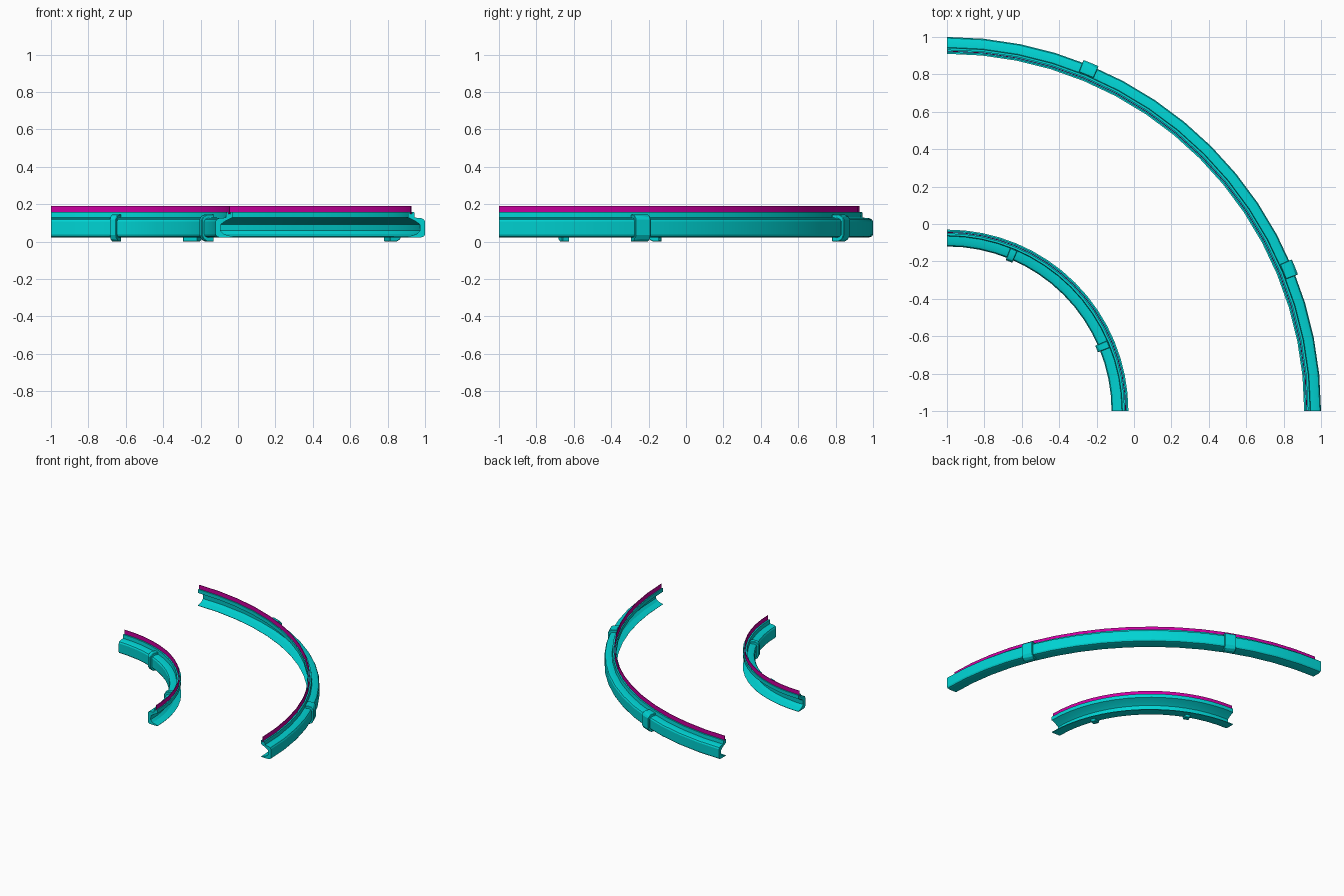
import bpy, bmesh
from math import radians, sin, cos

if "Cube" in bpy.data.objects:
    bpy.data.objects.remove(bpy.data.objects["Cube"])

CX, CY = -1.0, -1.0  # shared centre of both curved rails


def material(name, color):
    m = bpy.data.materials.new(name)
    m.diffuse_color = color
    m.use_nodes = True
    m.node_tree.nodes["Principled BSDF"].inputs["Base Color"].default_value = m.diffuse_color
    return m


teal = material("teal", (0.0, 0.65, 0.65, 1))
magenta = material("magenta", (0.6, 0.0, 0.35, 1))


def sweep(name, profile, back, sign, a0, a1, steps, mat, bevel=0):
    """Sweep a closed (depth, z) profile; depth runs from the rail back to the lane."""
    bm = bmesh.new()
    rings = []
    for i in range(steps + 1):
        a = radians(a0 + (a1 - a0) * i / steps)
        rings.append([bm.verts.new((CX + (back + sign * d) * cos(a),
                                    CY + (back + sign * d) * sin(a), z))
                      for d, z in profile])
    n = len(profile)
    for r, s in zip(rings, rings[1:]):
        for j in range(n):
            k = (j + 1) % n
            bm.faces.new((r[j], r[k], s[k], s[j]))
    bm.faces.new(rings[0])
    bm.faces.new(rings[-1])
    bmesh.ops.recalc_face_normals(bm, faces=bm.faces)
    me = bpy.data.meshes.new(name)
    bm.to_mesh(me)
    bm.free()
    me.materials.append(mat)
    ob = bpy.data.objects.new(name, me)
    bpy.context.collection.objects.link(ob)
    if bevel:
        b = ob.modifiers.new("bevel", 'BEVEL')
        b.width = bevel
        b.segments = 1
        b.limit_method = 'ANGLE'
    bpy.ops.object.select_all(action='DESELECT')
    ob.select_set(True)
    bpy.context.view_layer.objects.active = ob
    bpy.ops.object.shade_smooth_by_angle(angle=radians(25))
    return ob


# open channel with a raised slot along its lane-side top edge
rail = [(0.088, 0.022), (0.022, 0.022), (0.006, 0.027), (0, 0.038),
        (0, 0.108), (0.006, 0.119), (0.022, 0.126), (0.055, 0.128),
        (0.058, 0.158), (0.07, 0.158), (0.07, 0.148), (0.081, 0.148),
        (0.081, 0.158), (0.09, 0.158), (0.09, 0.128), (0.05, 0.108),
        (0.028, 0.092), (0.026, 0.058), (0.045, 0.04), (0.09, 0.026)]
# thin upright wear strip
strip = [(0.0735, 0.148), (0.0775, 0.148), (0.0775, 0.19), (0.0735, 0.19)]
# C-shaped bracket hugging the back of the rail
bracket = [(0.055, 0.0), (0.018, 0.0), (-0.002, 0.01), (-0.014, 0.034),
           (-0.014, 0.118), (-0.004, 0.136), (0.016, 0.145), (0.055, 0.145),
           (0.055, 0.126), (0.02, 0.122), (0.003, 0.108), (0.003, 0.038),
           (0.02, 0.024), (0.055, 0.024)]

for side, back, sign in (("outer", 2.0, -1), ("inner", 0.88, 1)):
    sweep(side + "_rail", rail, back, sign, 0, 90, 16, teal)
    sweep(side + "_wear_strip", strip, back, sign, 0, 90, 16, magenta)
    for i, a in enumerate((22.5, 67.5)):
        sweep(f"{side}_bracket_{i + 1}", bracket, back, sign,
              a - 1.25, a + 1.25, 2, teal, 0.003)
